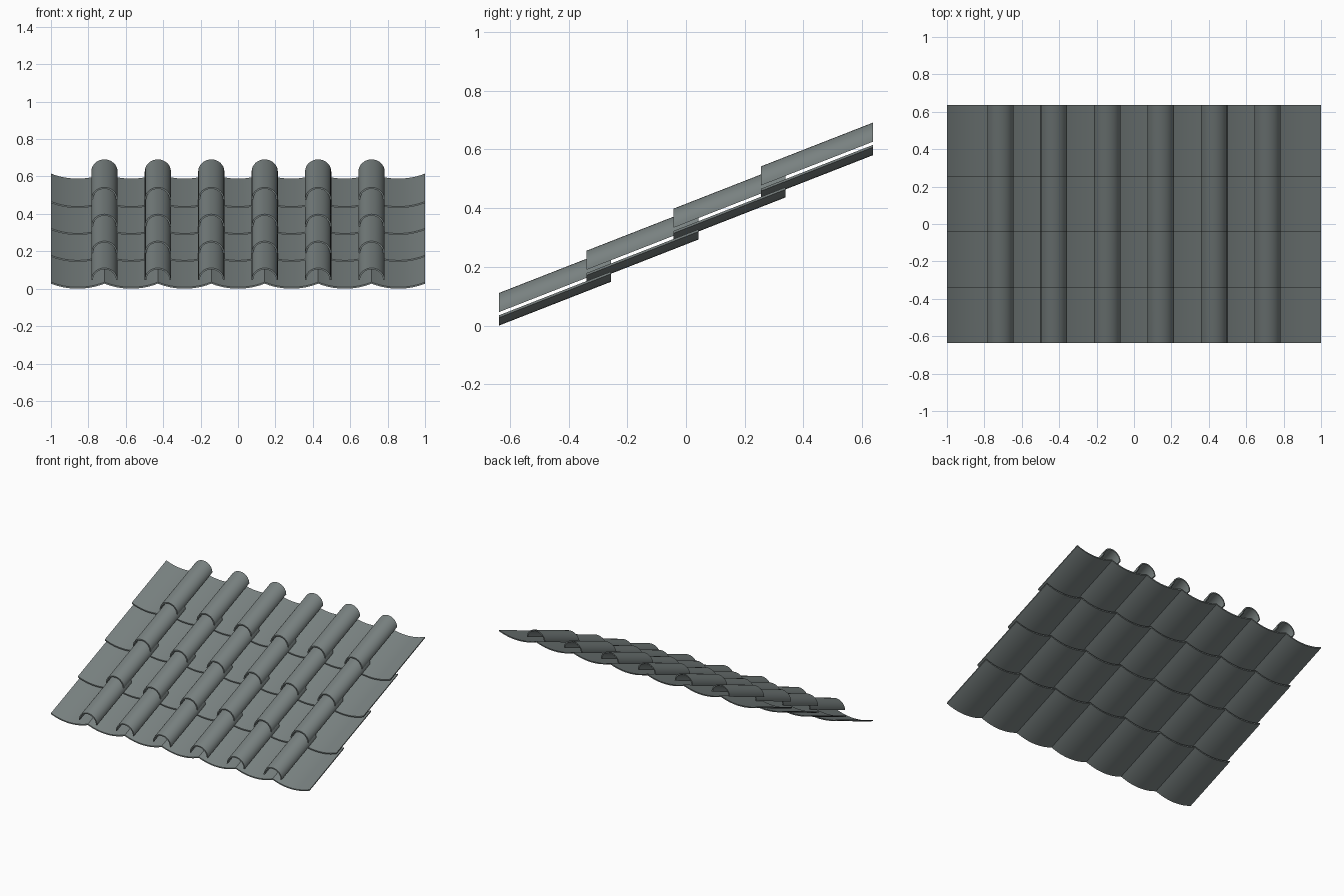
import bpy, math

if "Cube" in bpy.data.objects:
    bpy.data.objects.remove(bpy.data.objects["Cube"])

SLOPE = 0.391          # roof pitch (rise / run)
LENGTH = 0.382         # horizontal run of one tile
ROWS, COLS = 4, 7
STEP_Y = (1.274 - LENGTH) / (ROWS - 1)
STEP_Z = 0.1437        # rise from one course to the next
PITCH = 2.0 / COLS
THICK = 0.008

slate = bpy.data.materials.new("slate grey-green")
slate.diffuse_color = (0.19, 0.22, 0.217, 1)
slate.use_nodes = True
slate.node_tree.nodes["Principled BSDF"].inputs["Base Color"].default_value = slate.diffuse_color


def tile(name, upper, lower, x, y, z):
    """Closed shell: upper and lower (x, z) curves swept up the slope, plumb ends."""
    n = len(upper)
    ring = upper + lower[::-1]
    m = len(ring)
    verts = [(px, t * LENGTH, pz + t * LENGTH * SLOPE) for t in (0, 1) for px, pz in ring]
    faces = [(i, (i + 1) % m, m + (i + 1) % m, m + i) for i in range(m)]
    for i in range(n - 1):                       # end strips
        a, b, c, d = i, i + 1, m - 2 - i, m - 1 - i
        faces += [(d, c, b, a), (m + a, m + b, m + c, m + d)]
    mesh = bpy.data.meshes.new(name)
    mesh.from_pydata(verts, [], faces)
    mesh.materials.append(slate)
    obj = bpy.data.objects.new(name, mesh)
    bpy.context.collection.objects.link(obj)
    obj.location = (x, y, z)
    # consistent outward normals, smooth curves with crisp edges
    bpy.ops.object.select_all(action='DESELECT')
    obj.select_set(True)
    bpy.context.view_layer.objects.active = obj
    bpy.ops.object.mode_set(mode='EDIT')
    bpy.ops.mesh.select_all(action='SELECT')
    bpy.ops.mesh.normals_make_consistent(inside=False)
    bpy.ops.object.mode_set(mode='OBJECT')
    bpy.ops.object.shade_smooth_by_angle(angle=math.radians(35))


# Shallow pan profile: circular arc sagging 0.027 across the tile pitch
half, sag = PITCH / 2, 0.027
radius = (half ** 2 + sag ** 2) / (2 * sag)
xs = [-half + PITCH * i / 12 for i in range(13)]
pan_low = [(x, radius - math.sqrt(radius ** 2 - x * x)) for x in xs]
pan_up = [(x, z + THICK) for x, z in pan_low]


# Cover profile: open barrel arch
def arch(w, h, base):
    return [(-w * math.cos(math.pi * i / 16), base + h * math.sin(math.pi * i / 16))
            for i in range(17)]


cover_up = arch(0.07, 0.065, 0.046)
cover_low = arch(0.07 - THICK, 0.065 - THICK, 0.046)

for r in range(ROWS):
    y, z = -0.637 + r * STEP_Y, r * STEP_Z
    for c in range(COLS):
        tile(f"pan_tile_{r}_{c}", pan_up, pan_low, -1 + PITCH * (c + 0.5), y, z)
    for c in range(1, COLS):
        tile(f"cover_tile_{r}_{c}", cover_up, cover_low, -1 + PITCH * c, y, z)
